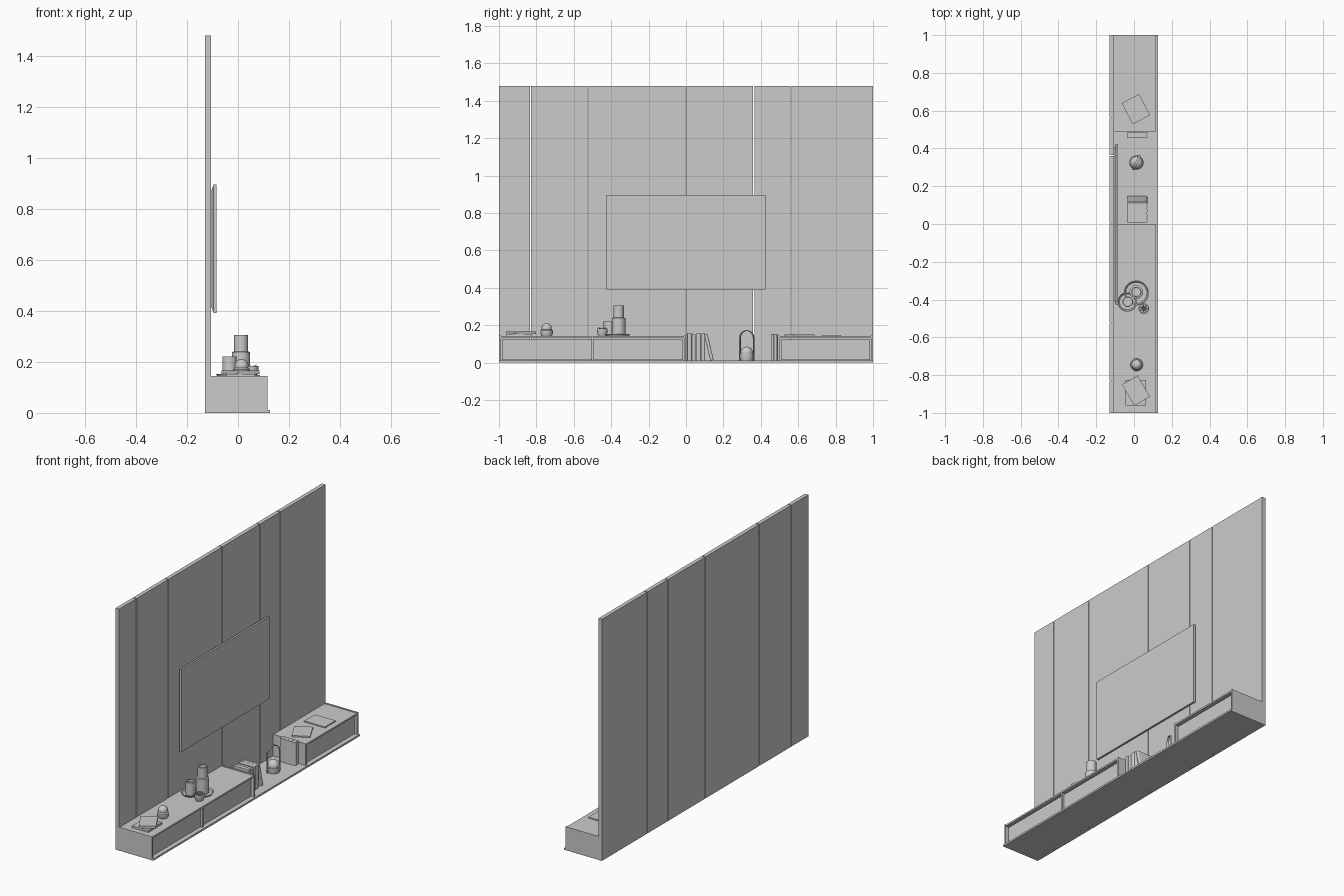
import bpy, bmesh, math
from mathutils import Matrix, Vector

if "Cube" in bpy.data.objects:
    bpy.data.objects.remove(bpy.data.objects["Cube"])


def finish(name, bm, smooth=False):
    bmesh.ops.recalc_face_normals(bm, faces=bm.faces)
    me = bpy.data.meshes.new(name)
    bm.to_mesh(me)
    bm.free()
    ob = bpy.data.objects.new(name, me)
    bpy.context.collection.objects.link(ob)
    if smooth:
        bpy.ops.object.select_all(action='DESELECT')
        ob.select_set(True)
        bpy.context.view_layer.objects.active = ob
        bpy.ops.object.shade_smooth_by_angle(angle=math.radians(35))
    return ob


def box(name, x0, x1, y0, y1, z0, z1, turn=0):
    bm = bmesh.new()
    c = Vector(((x0 + x1) / 2, (y0 + y1) / 2, (z0 + z1) / 2))
    m = (Matrix.Translation(c) @ Matrix.Rotation(math.radians(turn), 4, 'Z')
         @ Matrix.Diagonal((x1 - x0, y1 - y0, z1 - z0, 1)))
    bmesh.ops.create_cube(bm, size=1, matrix=m)
    return finish(name, bm)


def lathe(name, x, y, z, profile, n=32):
    # profile of (radius, height) points, starting and ending on the axis
    bm = bmesh.new()
    vs = [bm.verts.new((r, 0, h)) for r, h in profile]
    es = [bm.edges.new(p) for p in zip(vs, vs[1:])]
    bmesh.ops.spin(bm, geom=vs + es, cent=(0, 0, 0), axis=(0, 0, 1),
                   angle=2 * math.pi, steps=n, use_duplicate=False)
    bmesh.ops.remove_doubles(bm, verts=bm.verts, dist=1e-5)
    ob = finish(name, bm, True)
    ob.location = (x, y, z)
    return ob


def ball(name, x, y, z, r):
    bm = bmesh.new()
    bmesh.ops.create_uvsphere(bm, u_segments=28, v_segments=16, radius=r)
    ob = finish(name, bm, True)
    ob.location = (x, y, z)
    return ob


def book(name, y, t, h, lean=0, depth=0.105):
    # standing book with a rounded spine towards +x
    bm = bmesh.new()
    pts = [(-0.04, 0), (-0.04, t)]
    for i in range(7):
        a = math.pi / 2 - math.pi * i / 6
        pts.append((depth - 0.046 + 0.006 * math.cos(a), t / 2 + t / 2 * math.sin(a)))
    f = bm.faces.new([bm.verts.new((px, py, 0)) for px, py in pts])
    top = bmesh.ops.extrude_face_region(bm, geom=[f])['geom']
    bmesh.ops.translate(bm, vec=(0, 0, h), verts=[v for v in top if isinstance(v, bmesh.types.BMVert)])
    ob = finish(name, bm, True)
    ob.location = (0.006, y, 0.011)
    ob.rotation_euler.x = lean
    return ob


# wall cladding, split by narrow joints
seams = [-1, -0.832, -0.524, 0, 0.362, 0.562, 1]
for i, (a, b) in enumerate(zip(seams, seams[1:])):
    g0 = 0 if i == 0 else 0.003
    g1 = 0 if i == 5 else 0.003
    box(f"wall_panel_{i}", -0.13, -0.106, a + g0, b - g1, 0, 1.48)

# television: thin screen with a tapered back housing
bm = bmesh.new()
rings = []
for x, inset in [(-0.107, 0.03), (-0.096, 0.002), (-0.096, 0), (-0.084, 0)]:
    rings.append([bm.verts.new((x, y, z)) for y, z in (
        (-0.428 + inset, 0.392 + inset), (0.424 - inset, 0.392 + inset),
        (0.424 - inset, 0.896 - inset), (-0.428 + inset, 0.896 - inset))])
for a, b in zip(rings, rings[1:]):
    for i in range(4):
        j = (i + 1) % 4
        bm.faces.new((a[i], a[j], b[j], b[i]))
bm.faces.new(rings[0])
bm.faces.new(rings[-1])
finish("television", bm)

# low console: base board, end panels, tops, recessed drawers
TOP = 0.141
box("base_board", -0.106, 0.126, -1, 1, 0, 0.011)
for k, (a, b, dividers) in enumerate([(-1, 0, [-0.5]), (0.49, 1, [])]):
    for side, e in (("left", a), ("right", b - 0.011)):
        box(f"cabinet_{k}_{side}_panel", -0.106, 0.116, e, e + 0.011, 0.011, TOP + 0.003)
    box(f"cabinet_{k}_top", -0.106, 0.115, a + 0.011, b - 0.011, 0.131, TOP)
    edges = [a + 0.011] + dividers + [b - 0.011]
    for d in dividers:
        box(f"cabinet_{k}_divider", -0.106, 0.113, d - 0.005, d + 0.005, 0.011, 0.131)
    for i, (p, q) in enumerate(zip(edges, edges[1:])):
        box(f"cabinet_{k}_drawer_{i}", -0.1, 0.1, p + 0.006, q - 0.006, 0.013, 0.124)

# books standing in the open niche
y = 0.006
for i, (t, h) in enumerate([(0.025, 0.145), (0.02, 0.14), (0.028, 0.145), (0.02, 0.145)]):
    book(f"standing_book_{i}", y, t, h)
    y += t + 0.001
book("leaning_book", 0.13, 0.018, 0.142, 0.23)
book("end_book_0", 0.454, 0.016, 0.142)
book("end_book_1", 0.471, 0.017, 0.142)

# flat books and magazines
box("flat_book_lower", -0.046, 0.064, -0.96, -0.825, TOP, 0.153)
box("flat_book_upper", -0.038, 0.058, -0.947, -0.817, 0.153, 0.167, 30)
box("magazine_turned", -0.042, 0.062, 0.545, 0.671, TOP, 0.149, 28)
box("magazine_straight", -0.06, 0.08, 0.727, 0.83, TOP, 0.148)

# lantern: dish, globe and arched strap
LX, LY = 0.013, 0.325
lathe("lantern_dish", LX, LY, 0.011,
      [(0, 0), (0.034, 0), (0.038, 0.02), (0.038, 0.034), (0.034, 0.034), (0.03, 0.02), (0, 0.02)])
ball("lantern_globe", LX, LY, 0.051, 0.034)
bm = bmesh.new()
path = [(-1, 0.0)] + [(-math.cos(math.pi * i / 16), 0.12 + 0.042 * math.sin(math.pi * i / 16))
                      for i in range(17)] + [(1, 0.0)]
prev = None
for u, h in path:
    k = 0.038 / 0.042
    hi = h if h <= 0.12 else 0.12 + (h - 0.12) * k
    ring = [bm.verts.new(p) for p in ((u * 0.042, -0.006, h), (u * 0.042, 0.006, h),
                                      (u * 0.038, 0.006, hi), (u * 0.038, -0.006, hi))]
    if prev:
        for i in range(4):
            j = (i + 1) % 4
            bm.faces.new((prev[i], prev[j], ring[j], ring[i]))
    else:
        bm.faces.new(ring)
    prev = ring
bm.faces.new(prev)
handle = finish("lantern_handle", bm, True)
handle.location = (LX, LY, 0.011)
handle.rotation_euler.z = math.radians(65)

# ball ornament in a small cup
lathe("ornament_cup", 0.014, -0.745, TOP,
      [(0, 0), (0.026, 0), (0.033, 0.012), (0.033, 0.03), (0.026, 0.036), (0, 0.036)])
ball("ornament_ball", 0.014, -0.745, TOP + 0.043, 0.027)


# candle group on two round trays
def tray(name, x, y, r):
    lathe(name, x, y, TOP, [(0, 0), (r - 0.008, 0), (r, 0.011), (r - 0.004, 0.011),
                            (r - 0.01, 0.005), (0, 0.005)], 40)


def jar(name, x, y, r, h, base=0.005, r_low=None):
    lathe(name, x, y, TOP + base, [(0, 0), (r_low or r, 0), (r, h * 0.5), (r, h),
                                   (r - 0.006, h), (r - 0.006, h - 0.014), (0, h - 0.014)])


tray("tray_large", 0.012, -0.365, 0.066)
tray("tray_small", -0.035, -0.412, 0.052)
lathe("tall_vase", 0.012, -0.36, TOP + 0.005,
      [(0, 0), (0.036, 0), (0.036, 0.092), (0.028, 0.095), (0.028, 0.16), (0.021, 0.16), (0.021, 0.14), (0, 0.14)])
jar("candle_jar", -0.033, -0.412, 0.028, 0.075)

# small pot with spiky leaves
jar("plant_pot", 0.052, -0.448, 0.028, 0.042, 0, 0.02)
bm = bmesh.new()
for i in range(7):
    m = (Matrix.Translation((0.052, -0.448, TOP + 0.03)) @ Matrix.Rotation(i * math.tau / 7, 4, 'Z')
         @ Matrix.Rotation(math.radians(50), 4, 'Y') @ Matrix.Translation((0, 0, 0.014)))
    bmesh.ops.create_cone(bm, segments=4, radius1=0.006, radius2=0, depth=0.03, cap_ends=True, matrix=m)
finish("plant_leaves", bm)
